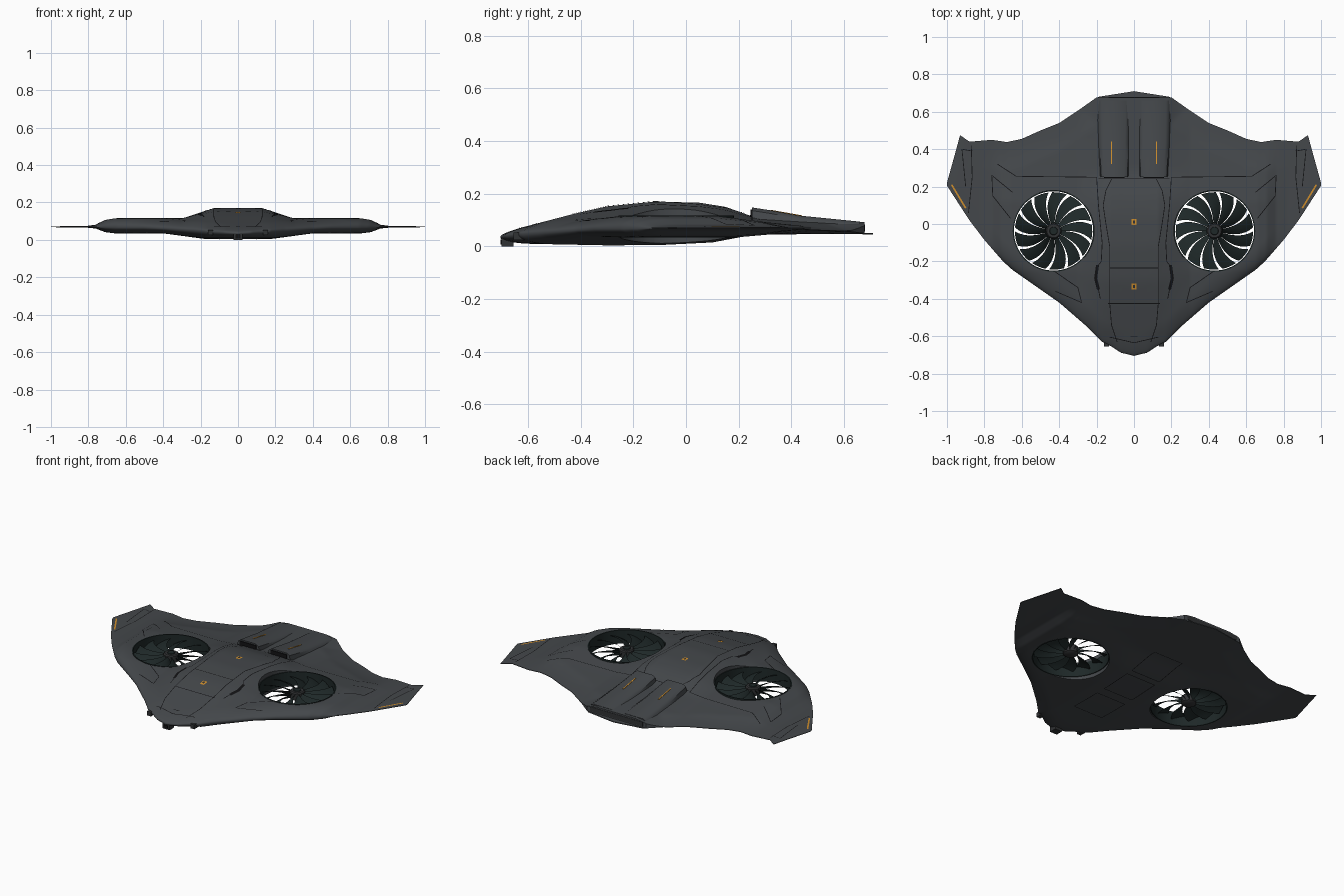
import bpy, bmesh, math
from mathutils import Vector

if "Cube" in bpy.data.objects:
    bpy.data.objects.remove(bpy.data.objects["Cube"])


def material(name, rgb):
    m = bpy.data.materials.new(name)
    m.use_nodes = True
    m.diffuse_color = (*rgb, 1)
    m.node_tree.nodes["Principled BSDF"].inputs["Base Color"].default_value = (*rgb, 1)
    return m


GREY = material("hull grey", (0.058, 0.064, 0.07))
TEAL = material("fan dark teal", (0.013, 0.021, 0.021))
BLACK = material("seam black", (0.006, 0.006, 0.007))
TRIM = material("trim dark grey", (0.03, 0.032, 0.034))
ORANGE = material("marking orange", (0.62, 0.27, 0.025))

# Plan outline and height profiles, for one half
LEAD = [(0, -.705), (.07, -.688), (.12, -.655), (.17, -.63), (.25, -.55), (.4, -.42), (.55, -.315),
        (.65, -.245), (.7, -.2), (.8, -.085), (.88, .02), (1, .205)]
TRAIL = [(0, .677), (.2, .677), (.28, .62), (.4, .54), (.5, .5), (.6, .455), (.68, .438), (.76, .45),
         (.88, .44), (.93, .475), (.95, .4), (1, .22)]
SPINE = [(-.7, .06), (-.6, .078), (-.42, .125), (-.3, .152), (-.12, .17), (.05, .166), (.15, .15),
         (.22, .125), (.27, .107), (.67, .092)]
KEEL = [(-.7, .012), (-.6, .01), (-.3, .004), (-.1, .005), (.1, .015), (.26, .045), (.7, .048)]
WING_TOP = [(-.7, .06), (-.45, .092), (-.25, .115), (.12, .115), (.3, .092), (.45, .077), (.7, .066)]
WING_LOW = [(-.7, .035), (-.25, .035), (.2, .035), (.35, .048), (.7, .053)]
EDGE = [(0, .035), (.2, .05), (.5, .068), (1, .07)]
FAN_X, FAN_Y, FAN_R = .43, -.037, .217


def lerp(pts, v):
    if v <= pts[0][0]:
        return pts[0][1]
    for (a, p), (b, q) in zip(pts, pts[1:]):
        if v <= b:
            return p + (q - p) * (v - a) / (b - a)
    return pts[-1][1]


def skin(x, y, side):
    """Height of the upper (side=1) or lower (side=-1) surface."""
    a = abs(x)
    body = lerp(SPINE if side > 0 else KEEL, y)
    wing = lerp(WING_TOP if side > 0 else WING_LOW, y)
    root = lerp([(.66, 1), (.71, .8), (.76, .2), (.82, 0)], a)
    tip = .07 + side * .003
    wing = tip + (wing - tip) * root
    mid = lerp([(.13, 1), (.3, 0)] if side > 0 else [(.17, 1), (.4, 0)], a)
    z = wing + (body - wing) * mid
    # Rounded leading edge, thin trailing edge away from the exhaust
    u = min(1, max(0, (y - lerp(LEAD, a)) / .12))
    e = lerp(EDGE, a) + side * .0015
    z = e + (z - e) * math.sqrt(1 - (1 - u) ** 2)
    w = min(1, max(0, (lerp(TRAIL, a) - y) / .15))
    w = max(w, lerp([(.19, 1), (.28, 0)], a))
    t = lerp([(.3, .058), (.9, .07)], a) + side * .0015
    return t + (z - t) * w


def make(name, verts, faces, mat, smooth=True):
    me = bpy.data.meshes.new(name)
    me.from_pydata([tuple(v) for v in verts], [], faces)
    bm = bmesh.new()
    bm.from_mesh(me)
    bmesh.ops.recalc_face_normals(bm, faces=bm.faces)
    bm.to_mesh(me)
    bm.free()
    me.materials.append(mat)
    ob = bpy.data.objects.new(name, me)
    bpy.context.collection.objects.link(ob)
    if smooth:
        smooth_object(ob)
    return ob


def smooth_object(ob):
    bpy.ops.object.select_all(action="DESELECT")
    ob.select_set(True)
    bpy.context.view_layer.objects.active = ob
    bpy.ops.object.shade_smooth_by_angle(angle=math.radians(35))


def loft(name, rings, mat, smooth=True):
    """Closed cross-sections joined in order and capped at both ends."""
    n = len(rings[0])
    faces = [(i * n + j, i * n + (j + 1) % n, (i + 1) * n + (j + 1) % n, (i + 1) * n + j)
             for i in range(len(rings) - 1) for j in range(n)]
    faces += [tuple(range(n)), tuple(range((len(rings) - 1) * n, len(rings) * n))]
    return make(name, [v for r in rings for v in r], faces, mat, smooth)


def circle(r, z, x=0, n=64):
    return [(x + r * math.cos(k * math.tau / n), FAN_Y + r * math.sin(k * math.tau / n), z) for k in range(n)]


def box(name, x, y, z, mat):
    return loft(name, [[(a, y[0], z[0]), (a, y[1], z[0]), (a, y[1], z[1]), (a, y[0], z[1])] for a in x], mat, False)


# Flying wing hull
N = 56
ts = [.5 - .5 * math.cos(math.pi * k / N) for k in range(N + 1)]
rings = []
for i in range(-100, 101):
    x = i / 100
    f, r = lerp(LEAD, abs(x)), lerp(TRAIL, abs(x))
    ys = [f + (r - f) * t for t in ts]
    rings.append([(x, y, skin(x, y, 1)) for y in ys] + [(x, y, skin(x, y, -1)) for y in reversed(ys)])
hull = loft("hull", rings, GREY)

# Fan wells cut through the hull
for s in (-1, 1):
    cutter = loft("fan_well_cutter", [circle(FAN_R, -.2, s * FAN_X), circle(FAN_R, .4, s * FAN_X)], GREY)
    cutter.hide_render = True
    mod = hull.modifiers.new("fan_well", "BOOLEAN")
    mod.operation, mod.solver, mod.object = "DIFFERENCE", "EXACT", cutter
    bpy.context.view_layer.objects.active = hull
    bpy.ops.object.modifier_apply(modifier=mod.name)
    bpy.data.objects.remove(cutter)
smooth_object(hull)

# Lift fans: shroud, hub and swept pitched blades
BLADES = 13
for s, side in ((1, "left"), (-1, "right")):
    cx = s * FAN_X
    prof = [(.212, .034), (.2185, .034), (.2185, .117), (.212, .117)]
    m = 64
    verts = [v for r, z in prof for v in circle(r, z, cx, m)]
    faces = [(p * m + j, p * m + (j + 1) % m, (p + 1) % 4 * m + (j + 1) % m, (p + 1) % 4 * m + j)
             for p in range(4) for j in range(m)]
    make(side + "_fan_shroud", verts, faces, TEAL)
    loft(side + "_fan_hub", [circle(.03, .05, cx, 32), circle(.042, .058, cx, 32), circle(.042, .097, cx, 32),
                             circle(.036, .103, cx, 32)], TRIM)
    loft(side + "_fan_cap", [circle(.022, .103, cx, 32), circle(.02, .107, cx, 32)], TEAL)
    verts, faces = [], []
    R, C = 8, 4
    for b in range(BLADES):
        base = len(verts)
        for i in range(R + 1):
            q = i / R
            r = .036 + (.207 - .036) * q
            half = math.pi / BLADES * (.97 - .17 * q)
            mid = b * math.tau / BLADES + .28 * q * q
            for j in range(C + 1):
                w = 2 * j / C - 1
                ang = mid + w * half
                verts.append((cx + s * r * math.cos(ang), FAN_Y + r * math.sin(ang),
                              .078 + .016 * w + .004 * (1 - w * w)))
        faces += [(k, k + 1, k + C + 2, k + C + 1) for i in range(R) for j in range(C)
                  for k in [base + i * (C + 1) + j]]
    make(side + "_fan_blades", verts, faces, TEAL)

# Intake scoops behind the spine
for s, side in ((1, "left"), (-1, "right")):
    rings = []
    for y, z, a, b in ((.25, .148, .035, .175), (.32, .137, .033, .178), (.43, .117, .03, .185), (.66, .094, .025, .19)):
        c = .018
        rings.append([(s * px, y, pz) for px, pz in
                      ((a - .012, .07), (a, z - .012), (a + c, z), (b - c, z), (b, z - .012), (b + .012, .07))])
    loft(side + "_intake_scoop", rings, GREY)
    box(side + "_intake_mouth", (s * .05, s * .16), (.245, .252), (.1, .14), BLACK)

# Exhaust lip and slot
lip = [(-.2, .67), (.2, .67), (.19, .68), (0, .71), (-.19, .68)]
loft("exhaust_lip", [[(x, y, z) for x, y in lip] for z in (.046, .051)], GREY, False)
box("exhaust_slot", (-.18, .18), (.672, .679), (.057, .083), TRIM)

# Nose sensor and cheek blocks
box("nose_sensor", (-.024, .024), (-.7, -.655), (0, .034), TRIM)
box("nose_lens", (-.014, .014), (-.704, -.699), (.008, .026), BLACK)
for s, side in ((1, "left"), (-1, "right")):
    box(side + "_nose_block", (s * .135, s * .16), (-.655, -.61), (.025, .052), TRIM)


def strip(name, pts, width, mat, side=1, lift=.002):
    """Thin marking draped over the hull along a path."""
    path = []
    for p, q in zip(pts, pts[1:]):
        p, q = Vector(p), Vector(q)
        n = max(1, math.ceil((q - p).length / .01))
        path += [p.lerp(q, k / n) for k in range(n)]
    path.append(Vector(pts[-1]))
    verts = []
    for k, p in enumerate(path):
        d = (path[min(k + 1, len(path) - 1)] - path[max(k - 1, 0)]).normalized()
        off = Vector((-d.y, d.x)) * width / 2
        verts += [(v.x, v.y, skin(v.x, v.y, side) + side * lift) for v in (p - off, p + off)]
    faces = [(k, k + 1, k + 3, k + 2) for k in range(0, len(verts) - 2, 2)]
    if side < 0:
        faces = [f[::-1] for f in faces]
    me = bpy.data.meshes.new(name)
    me.from_pydata(verts, [], faces)
    me.materials.append(mat)
    bpy.context.collection.objects.link(bpy.data.objects.new(name, me))


# Mirrored panel seams
SEAMS = {
    "spine_seam": [(.12, .24), (.15, .18), (.165, .1), (.15, 0), (.13, -.12), (.13, -.42), (.12, -.54), (.09, -.63)],
    "shoulder_seam": [(.2, .25), (.19, .1), (.17, -.1), (.175, -.2), (.19, -.22), (.2, -.3), (.18, -.4)],
    "flap_seam": [(.2, .25), (.63, .255), (.73, .32)],
    "wing_hatch": [(.65, .17), (.76, .26), (.755, .15), (.66, .03)],
    "front_hatch": [(.43, -.25), (.3, -.34), (.28, -.42), (.42, -.36)],
    "tip_seam": [(.87, .42), (.865, .25), (.885, .06)],
    "aileron_seam": [(.865, .39), (.92, .4), (.9, .2)],
}
for s, side in ((1, "left_"), (-1, "right_")):
    for name, pts in SEAMS.items():
        strip(side + name, [(s * x, y) for x, y in pts], .004, BLACK)
    strip(side + "cheek_vent", [(s * .195, -.22), (s * .205, -.29), (s * .19, -.35)], .016, BLACK)
    strip(side + "tip_light", [(s * .975, .21), (s * .9, .085)], .009, ORANGE)
    box(side + "scoop_light_base", (s * .117, s * .123), (.32, .44), (.1, .115), ORANGE)
    light = bpy.data.objects[side + "scoop_light_base"]
    for v in light.data.vertices:
        scoop = lerp([(.25, .148), (.32, .137), (.43, .117), (.66, .094)], v.co.y)
        v.co.z = scoop + (.002 if v.co.z > .11 else -.004)

# Cross seams and centre markers
for y, w in ((.245, .19), (-.235, .13), (-.425, .14), (-.6, .02)):
    strip("cross_seam", [(-w, y), (w, y)], .004, BLACK)
strip("nose_seam", [(-.13, -.605), (0, -.635), (.13, -.605)], .004, BLACK)
for y in (.01, -.335):
    strip("deck_marker", [(0, y - .016), (0, y + .016)], .028, ORANGE, lift=.0025)
    strip("deck_marker_core", [(0, y - .007), (0, y + .009)], .012, TRIM, lift=.004)

# Belly hatches
for y in (-.3, -.04, .2):
    strip("belly_hatch", [(-.1, y - .1), (.1, y - .1), (.1, y + .1), (-.1, y + .1), (-.1, y - .1)], .004, BLACK, -1)
